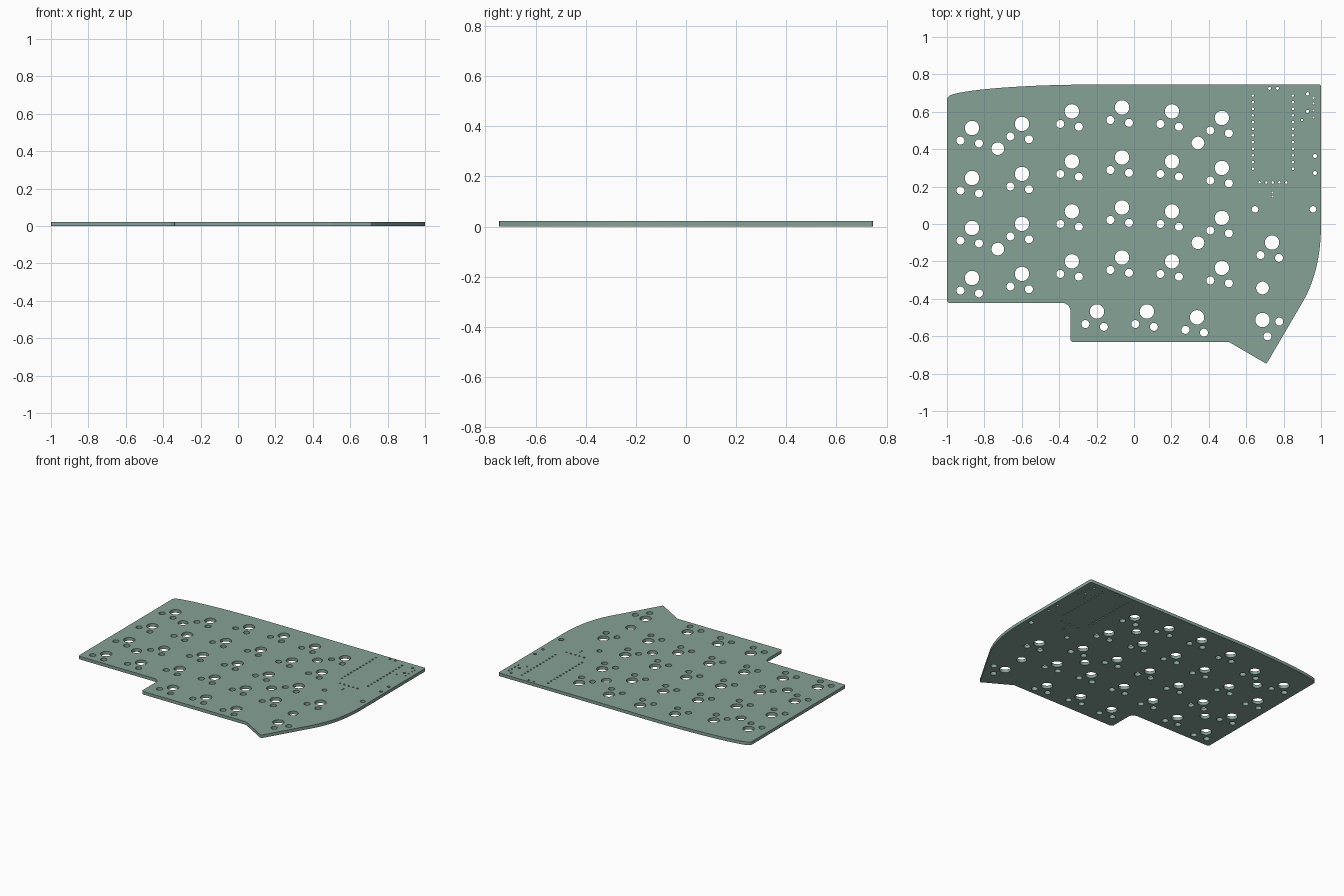
import bpy, bmesh
from math import sin, cos, pi, radians
from mathutils import Vector
from mathutils.geometry import interpolate_bezier

if "Cube" in bpy.data.objects:
    bpy.data.objects.remove(bpy.data.objects["Cube"])

THICK = 0.0225
PITCH = 0.2673     # key spacing
PIN = 0.0356       # header pin spacing

curve = bpy.data.curves.new("circuit_board", 'CURVE')
curve.dimensions = '2D'
curve.fill_mode = 'BOTH'
curve.extrude = THICK / 2


def loop(points):
    s = curve.splines.new('POLY')
    s.points.add(len(points) - 1)
    for p, (x, y) in zip(s.points, points):
        p.co = (x, y, 0, 1)
    s.use_cyclic_u = True


def bez(a, b, c, d, n):
    pts = [Vector((*p, 0)) for p in (a, b, c, d)]
    return [(v.x, v.y) for v in interpolate_bezier(*pts, n)]


def arc(cx, cy, r, a0, a1, n=6):
    return [(cx + r * cos(radians(a0 + (a1 - a0) * i / n)),
             cy + r * sin(radians(a0 + (a1 - a0) * i / n))) for i in range(n + 1)]


def hole(x, y, r, n=24):
    loop([(x + r * cos(2 * pi * i / n), y + r * sin(2 * pi * i / n)) for i in range(n)])


def key(x, y, turn=0):
    # one centre hole and two contact holes
    hole(x, y, 0.0385, 32)
    c, s = cos(radians(turn)), sin(radians(turn))
    for dx, dy in ((-0.062, -0.067), (0.037, -0.082)):
        hole(x + c * dx - s * dy, y + s * dx + c * dy, 0.0215)


# board outline, clockwise from the left edge
outline = arc(-0.985, -0.407, 0.015, 270, 180)
outline += bez((-1, 0.66), (-1, 0.675), (-0.995, 0.682), (-0.98, 0.69), 5)
outline += bez((-0.98, 0.69), (-0.89, 0.72), (-0.6, 0.742), (-0.3, 0.745), 20)[1:]
outline += arc(0.992, 0.737, 0.008, 90, 0, 4)
outline += bez((1, 0), (1, -0.17), (0.965, -0.31), (0.9, -0.42), 24)
outline += arc(0.706, -0.738, 0.007, -30, -120, 4)
outline += [(0.51, -0.632)]
outline += arc(-0.322, -0.614, 0.018, 270, 180)
outline += arc(-0.383, -0.465, 0.043, 0, 90, 10)
loop(outline)

# main key columns
for x, top in ((-0.866, 0.513), (-0.599, 0.535), (-0.332, 0.602),
               (-0.064, 0.623), (0.203, 0.602), (0.470, 0.567)):
    for row in range(4):
        key(x, top - row * PITCH)

# thumb keys and side key
for x, y, turn in ((-0.198, -0.468, 0), (0.069, -0.468, 0), (0.337, -0.499, 0),
                   (0.738, -0.099, 0), (0.687, -0.513, 60)):
    key(x, y, turn)

# mounting holes
for x, y in ((-0.728, 0.403), (-0.728, -0.134), (0.342, 0.433),
             (0.342, -0.100), (0.687, -0.342)):
    hole(x, y, 0.034, 32)

# controller and display header pins
for x in (0.636, 0.850):
    for i in range(12):
        hole(x, 0.687 - i * PIN, 0.007, 12)
for i in range(5):
    hole(0.671 + i * PIN, 0.222, 0.007, 12)

# connector, reset button and cover holes
for x, y, r in ((0.725, 0.725, 0.008), (0.767, 0.725, 0.008),
                (0.741, 0.168, 0.005), (0.741, 0.147, 0.005),
                (0.928, 0.696, 0.009), (0.928, 0.602, 0.009),
                (0.960, 0.675, 0.006), (0.960, 0.645, 0.006),
                (0.960, 0.607, 0.006), (0.960, 0.570, 0.006),
                (0.898, 0.556, 0.006), (0.968, 0.364, 0.011),
                (0.968, 0.273, 0.011), (0.647, 0.078, 0.018),
                (0.957, 0.078, 0.018)):
    hole(x, y, r, 16)

# turn the filled profile into a solid mesh
board = bpy.data.objects.new("circuit_board", curve)
bpy.context.collection.objects.link(board)
bpy.context.view_layer.objects.active = board
board.select_set(True)
bpy.ops.object.convert(target='MESH')
board = bpy.context.view_layer.objects.active
bm = bmesh.new()
bm.from_mesh(board.data)
bmesh.ops.remove_doubles(bm, verts=bm.verts, dist=0.0001)
bmesh.ops.translate(bm, verts=bm.verts, vec=(0, 0, THICK / 2))
bmesh.ops.recalc_face_normals(bm, faces=bm.faces)
bm.to_mesh(board.data)
bm.free()
bpy.ops.object.shade_smooth_by_angle(angle=radians(30))

# board colour
mat = bpy.data.materials.new("board_green")
mat.diffuse_color = (0.24, 0.36, 0.31, 1)
mat.use_nodes = True
mat.node_tree.nodes["Principled BSDF"].inputs["Base Color"].default_value = mat.diffuse_color
board.data.materials.append(mat)
